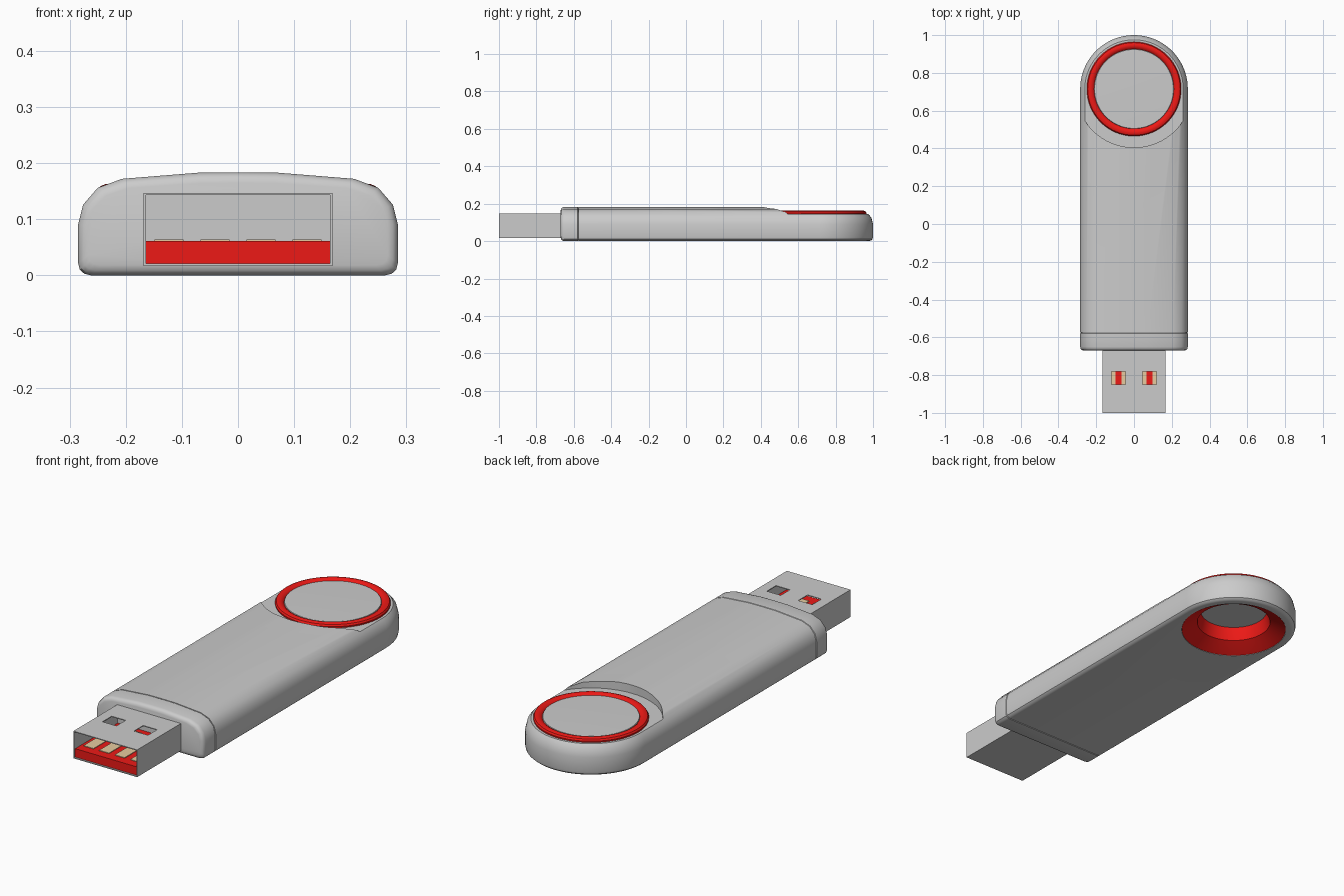
import bpy, bmesh
from math import pi, cos, sin, radians

if "Cube" in bpy.data.objects:
    bpy.data.objects.remove(bpy.data.objects["Cube"])

CY = 0.715    # centre of the rounded end
# half cross-section of the case: (x, z) from bottom centre to top centre
HALF = [(0, 0), (0.262, 0), (0.274, 0.003), (0.282, 0.01), (0.285, 0.022), (0.285, 0.09),
        (0.276, 0.126), (0.25, 0.156), (0.207, 0.172), (0.07, 0.183), (0, 0.1835)]


def material(name, color):
    m = bpy.data.materials.new(name)
    m.diffuse_color = color
    m.use_nodes = True
    m.node_tree.nodes["Principled BSDF"].inputs["Base Color"].default_value = m.diffuse_color
    return m


RED = material("red", (0.85, 0.01, 0.008, 1))
GOLD = material("gold", (0.8, 0.6, 0.35, 1))


def finish(bm, name, mat=None, angle=32):
    bmesh.ops.remove_doubles(bm, verts=bm.verts, dist=1e-5)
    bmesh.ops.recalc_face_normals(bm, faces=bm.faces)
    me = bpy.data.meshes.new(name)
    bm.to_mesh(me)
    bm.free()
    ob = bpy.data.objects.new(name, me)
    bpy.context.collection.objects.link(ob)
    if mat:
        me.materials.append(mat)
    smooth(ob, angle)
    return ob


def smooth(ob, angle=32):
    bpy.ops.object.select_all(action='DESELECT')
    ob.select_set(True)
    bpy.context.view_layer.objects.active = ob
    bpy.ops.object.shade_smooth_by_angle(angle=radians(angle))


def skin(bm, rings, loop, caps=False):
    """Join consecutive rings of points with quads."""
    vs = [[bm.verts.new(p) for p in r] for r in rings]
    n = len(vs[0])
    for a, b in zip(vs, vs[1:]):
        for i in range(n if loop else n - 1):
            j = (i + 1) % n
            bm.faces.new((a[i], a[j], b[j], b[i]))
    if caps:
        bm.faces.new(vs[0])
        bm.faces.new(vs[-1])


def lathe(name, profile, mat=None, seg=64, loop=False):
    bm = bmesh.new()
    rings = [[(r * cos(2 * pi * k / seg), CY + r * sin(2 * pi * k / seg), z) for r, z in profile]
             for k in range(seg + 1)]
    skin(bm, rings, loop)
    return finish(bm, name, mat)


def box(name, x0, x1, y0, y1, z0, z1, mat=None):
    bm = bmesh.new()
    skin(bm, [[(x0, y, z0), (x1, y, z0), (x1, y, z1), (x0, y, z1)] for y in (y0, y1)], True, True)
    return finish(bm, name, mat)


def cut(ob, cutters):
    for c in cutters:
        c.hide_render = True
        m = ob.modifiers.new("cut", 'BOOLEAN')
        m.operation, m.solver, m.object = 'DIFFERENCE', 'EXACT', c
        bpy.context.view_layer.objects.active = ob
        bpy.ops.object.modifier_apply(modifier=m.name)
        bpy.data.objects.remove(c)
    smooth(ob)


# case body: straight run, then the section swept round the end
Y0 = -0.574
arc = [pi * k / 40 for k in range(41)]
rings = [[(r, Y0, z) for r, z in HALF]]
rings += [[(r * cos(a), CY + r * sin(a), z) for r, z in HALF] for a in arc]
rings += [[(-r, Y0, z) for r, z in HALF]]
bm = bmesh.new()
skin(bm, rings, False)
bmesh.ops.remove_doubles(bm, verts=bm.verts, dist=1e-5)
bmesh.ops.holes_fill(bm, edges=[e for e in bm.edges if e.is_boundary], sides=0)
body = finish(bm, "case_body")
recess = lathe("recess_cutter", [(0, 0.144), (0.31, 0.144), (0.31, 0.3), (0, 0.3)])
hole = lathe("hole_cutter", [(0, -0.1), (0.24, -0.1), (0.24, 0.25), (0, 0.25)])
cut(body, [recess, hole])

# front cap with rounded front edge and a fine seam groove
section = HALF + [(-x, z) for x, z in HALF[-2:0:-1]]
bm = bmesh.new()
skin(bm, [[(x * (1 - d / 0.285), y, 0.09 + (z - 0.09) * (1 - d / 0.09)) for x, z in section]
          for y, d in ((-0.67, 0.018), (-0.667, 0.009), (-0.661, 0.003), (-0.65, 0),
                       (-0.579, 0), (-0.576, 0.004), (-0.57, 0.004))], True, True)
finish(bm, "front_cap")

# red ring: funnel below, rounded lip above
lathe("eyelet_ring", [(0.239, 0.001), (0.232, 0.004), (0.168, 0.04), (0.152, 0.10), (0.152, 0.145),
                      (0.208, 0.148), (0.214, 0.156), (0.223, 0.162), (0.235, 0.163),
                      (0.245, 0.159), (0.25, 0.151), (0.249, 0.143), (0.239, 0.141)],
      RED, loop=True)
# grey disc inside the ring
lathe("eyelet_disc", [(0, 0.10), (0.153, 0.10), (0.153, 0.147), (0.211, 0.151), (0.209, 0.156),
                      (0.1, 0.158), (0, 0.158)])

# plug shell: hollow box with two windows on top
shell = box("plug_shell", -0.168, 0.168, -1.0, -0.65, 0.017, 0.147)
cut(shell, [box("cavity_cutter", -0.164, 0.164, -1.1, -0.672, 0.021, 0.143)] +
    [box("window_cutter", s * 0.083 - 0.037, s * 0.083 + 0.037, -0.85, -0.78, 0.1, 0.2)
     for s in (-1, 1)])

# tongue and contacts inside the plug
box("plug_tongue", -0.1645, 0.1645, -0.992, -0.67, 0.0205, 0.061, RED)
for i in range(4):
    x = (i - 1.5) * 0.082
    box(f"contact_{i + 1}", x - 0.026, x + 0.026, -0.95, -0.70, 0.055, 0.064, GOLD)
